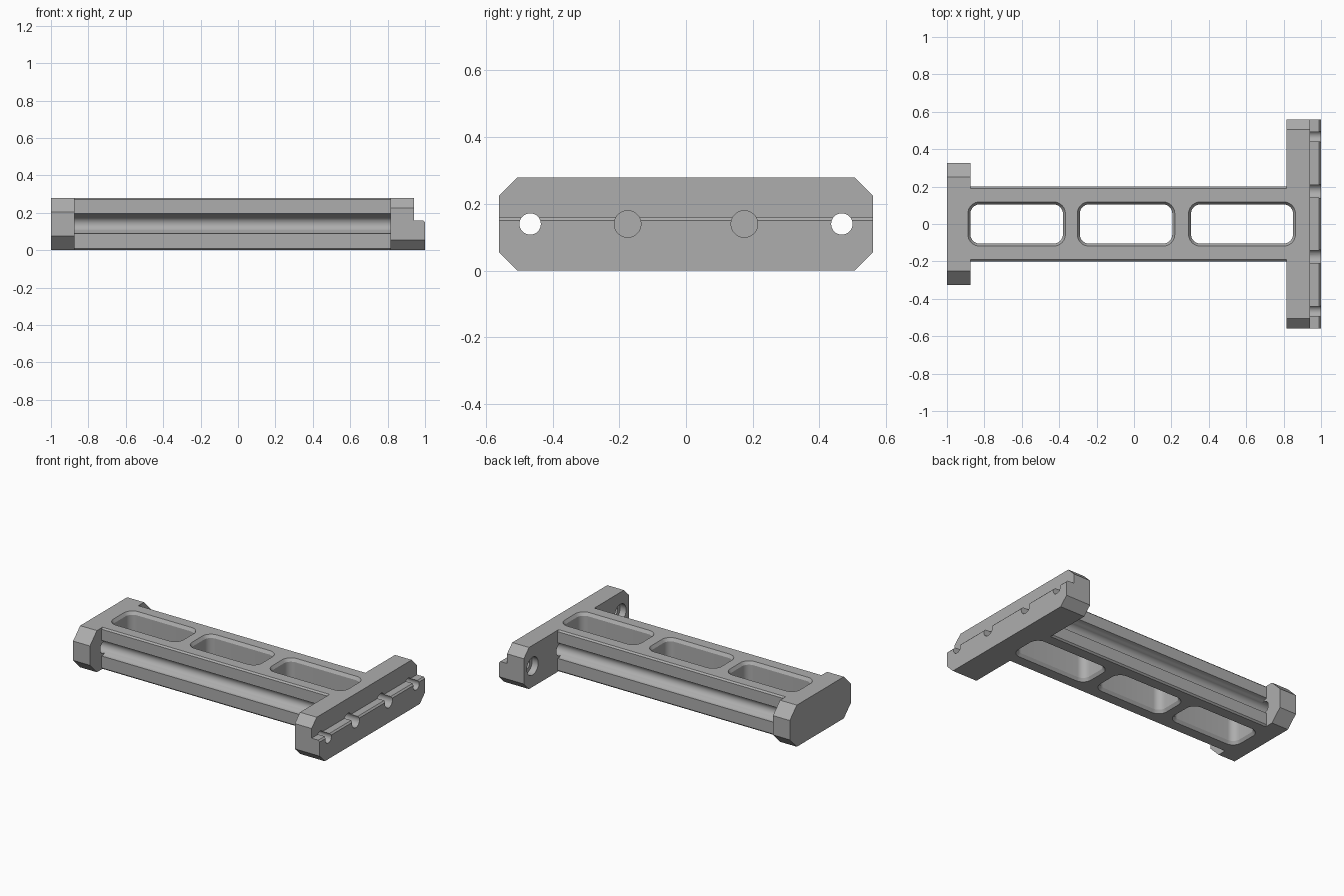
import bpy, bmesh, math
from mathutils import Vector

cube = bpy.data.objects.get("Cube")
if cube:
    bpy.data.objects.remove(cube, do_unlink=True)

grey = bpy.data.materials.new("plain grey")
grey.use_nodes = True
COLOUR = (0.42, 0.42, 0.42, 1)
grey.diffuse_color = COLOUR
grey.node_tree.nodes["Principled BSDF"].inputs["Base Color"].default_value = COLOUR


def loft(name, rings):
    """Closed solid skinned through rings that share a point count."""
    bm = bmesh.new()
    loops = [[bm.verts.new(p) for p in ring] for ring in rings]
    n = len(loops[0])
    for a, b in zip(loops, loops[1:]):
        for i in range(n):
            j = (i + 1) % n
            bm.faces.new((a[i], a[j], b[j], b[i]))
    bm.faces.new(loops[0])
    bm.faces.new(loops[-1])
    bmesh.ops.recalc_face_normals(bm, faces=bm.faces)
    mesh = bpy.data.meshes.new(name)
    bm.to_mesh(mesh)
    bm.free()
    mesh.materials.append(grey)
    obj = bpy.data.objects.new(name, mesh)
    bpy.context.collection.objects.link(obj)
    return obj


def along_x(name, profile, x0, x1):
    return loft(name, [[(x, y, z) for y, z in profile] for x in (x0, x1)])


def octagon(w, h, c):
    half = [(w - c, 0), (w, c), (w, h - c), (w - c, h)]
    return half + [(-y, z) for y, z in reversed(half)]


def rod(name, y, r, x0, x1):
    ring = [(y + r * math.cos(a), MID + r * math.sin(a))
            for a in (math.tau * i / 32 for i in range(32))]
    return along_x(name, ring, x0, x1)


def rounded_rect(x0, x1, w, r, grow, z):
    pts = []
    for k, (cx, cy) in enumerate([(x1 - r, w - r), (x0 + r, w - r),
                                  (x0 + r, r - w), (x1 - r, r - w)]):
        for i in range(9):
            a = math.pi / 2 * (k + i / 8)
            pts.append((cx + (r + grow) * math.cos(a), cy + (r + grow) * math.sin(a), z))
    return pts


def combine(target, other, operation):
    mod = target.modifiers.new(other.name, 'BOOLEAN')
    mod.operation = operation
    mod.solver = 'EXACT'
    mod.object = other
    bpy.context.view_layer.objects.active = target
    bpy.ops.object.modifier_apply(modifier=mod.name)
    bpy.data.objects.remove(other, do_unlink=True)


HEIGHT, MID = 0.28, 0.14

# Beam with a rounded channel down each side
side = [(0.19, 0), (0.2, 0.01), (0.2, 0.09)]
for i in range(1, 12):
    a = -math.pi / 2 - math.pi * i / 12
    side.append((0.2 + 0.052 * math.cos(a), MID + 0.052 * math.sin(a)))
side += [(0.2, 0.195), (0.2, 0.27), (0.19, HEIGHT)]
beam = along_x("slotted_beam", side + [(-y, z) for y, z in reversed(side)], -0.9, 0.85)

# End cap and wide mounting plate
combine(beam, along_x("end_cap", octagon(0.325, HEIGHT, 0.075), -1, -0.875), 'UNION')
plate = along_x("mounting_plate", octagon(0.56, HEIGHT, 0.055), 0.815, 1)
step = [(0.94, 0.16), (0.99, 0.16), (1.1, 0.05), (1.1, 0.4), (0.94, 0.4)]
combine(plate, loft("plate_step", [[(x, y, z) for x, z in step] for y in (-1, 1)]), 'DIFFERENCE')
combine(beam, plate, 'UNION')

# Three through windows with bevelled rims
for x0, x1 in ((-0.875, -0.38), (-0.29, 0.205), (0.305, 0.85)):
    rings = [rounded_rect(x0, x1, 0.105, 0.05, g, z)
             for g, z in ((0.02, -0.01), (0, 0.02), (0, HEIGHT - 0.02), (0.02, HEIGHT + 0.01))]
    combine(beam, loft("window", rings), 'DIFFERENCE')

# Rod sockets, bolt holes and their counterbores
for s in (-1, 1):
    combine(beam, rod("rod_socket", s * 0.175, 0.04, -0.93, 1.1), 'DIFFERENCE')
    combine(beam, rod("bolt_hole", s * 0.467, 0.032, 0.7, 1.1), 'DIFFERENCE')
    combine(beam, rod("counterbore", s * 0.467, 0.06, 0.7, 0.86), 'DIFFERENCE')

bpy.ops.object.select_all(action='DESELECT')
beam.select_set(True)
bpy.context.view_layer.objects.active = beam
bpy.ops.object.shade_smooth_by_angle(angle=math.radians(28))
